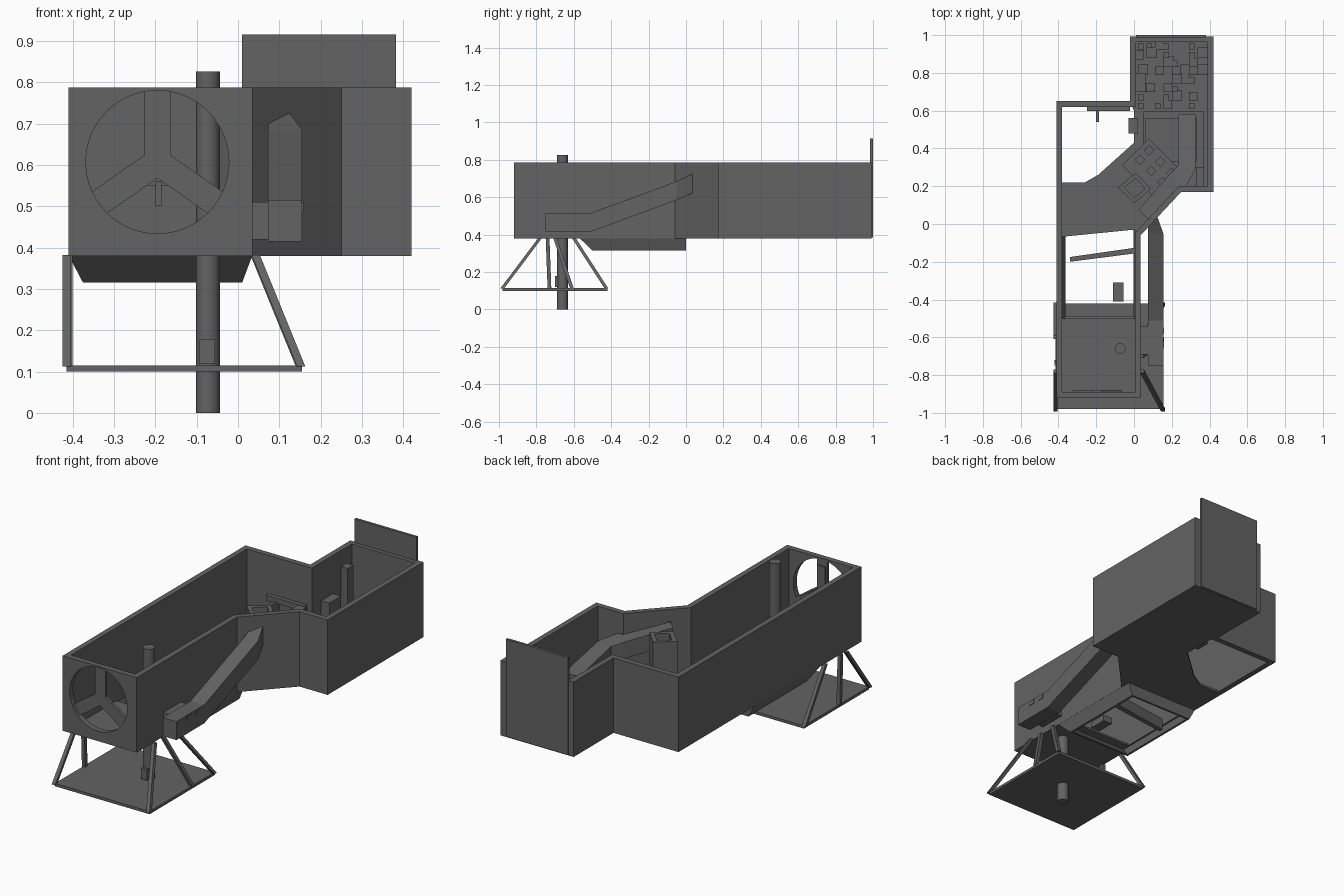
import bpy, bmesh, math, random
from mathutils import Vector

if "Cube" in bpy.data.objects:
    bpy.data.objects.remove(bpy.data.objects["Cube"])

random.seed(4)
grey = bpy.data.materials.new("dark_grey")
grey.diffuse_color = (0.125, 0.125, 0.125, 1)
grey.use_nodes = True
grey.node_tree.nodes["Principled BSDF"].inputs["Base Color"].default_value = grey.diffuse_color


def finish(name, bm):
    bmesh.ops.recalc_face_normals(bm, faces=bm.faces)
    me = bpy.data.meshes.new(name)
    bm.to_mesh(me)
    bm.free()
    me.materials.append(grey)
    ob = bpy.data.objects.new(name, me)
    bpy.context.collection.objects.link(ob)
    return ob


def loft(name, loops, capped=True):
    """Join equal-length closed loops with quads; optionally cap the ends."""
    bm = bmesh.new()
    rings = [[bm.verts.new(p) for p in l] for l in loops]
    n = len(rings[0])
    pairs = list(zip(rings, rings[1:])) if capped else list(zip(rings, rings[1:] + rings[:1]))
    for a, b in pairs:
        for i in range(n):
            j = (i + 1) % n
            bm.faces.new((a[i], a[j], b[j], b[i]))
    if capped:
        bm.faces.new(rings[0])
        bm.faces.new(rings[-1])
    return finish(name, bm)


def prism(name, pts, lo, hi):
    return loft(name, [[(x, y, z) for x, y in pts] for z in (lo, hi)])


def box(name, x0, x1, y0, y1, z0, z1):
    return prism(name, [(x0, y0), (x1, y0), (x1, y1), (x0, y1)], z0, z1)


def tilted(name, cx, cy, w, d, z0, z1, deg=45):
    c, s = math.cos(math.radians(deg)), math.sin(math.radians(deg))
    pts = [(cx + u * w / 2 * c - v * d / 2 * s, cy + u * w / 2 * s + v * d / 2 * c)
           for u, v in ((-1, -1), (1, -1), (1, 1), (-1, 1))]
    return prism(name, pts, z0, z1)


def inset(pts, d):
    """Offset a counter-clockwise outline inward."""
    out = []
    for i, p in enumerate(pts):
        p, a, b = Vector(p), Vector(pts[i - 1]), Vector(pts[(i + 1) % len(pts)])
        e, f = (p - a).normalized(), (b - p).normalized()
        n, m = Vector((-e.y, e.x)), Vector((-f.y, f.x))
        out.append(tuple(p + (n + m) * d / (1 + n.dot(m))))
    return out


def ring(name, pts, d, lo, hi):
    """Vertical wall following an outline."""
    inn = inset(pts, d)
    return loft(name, [[(x, y, z) for x, y in q] for q, z in
                       ((pts, lo), (pts, hi), (inn, hi), (inn, lo))], capped=False)


def cylinder(name, c, r, z0, z1, n=32):
    ob = prism(name, [(c[0] + r * math.cos(i * math.tau / n), c[1] + r * math.sin(i * math.tau / n))
                      for i in range(n)], z0, z1)
    for p in ob.data.polygons:
        p.use_smooth = len(p.vertices) == 4
    ob.data.set_sharp_from_angle(angle=math.radians(40))
    return ob


def strut(name, a, b, w=0.02):
    """Leg with horizontal square ends."""
    h = w / 2
    sq = ((-h, -h), (h, -h), (h, h), (-h, h))
    return loft(name, [[(p[0] + u, p[1] + v, p[2]) for u, v in sq] for p in (a, b)])


# Outer walls
plan = [(-0.41, -0.92), (0.035, -0.92), (0.035, -0.06), (0.25, 0.17), (0.42, 0.17),
        (0.42, 0.993), (-0.02, 0.993), (-0.02, 0.65), (-0.41, 0.65)]
walls = ring("outer_walls", plan, 0.03, 0.38, 0.787)

# Round opening in the front wall
cx, cz, r = -0.195, 0.607, 0.173
circle = [(cx + r * math.cos(i * math.tau / 64), cz + r * math.sin(i * math.tau / 64)) for i in range(64)]
cutter = loft("opening_cutter", [[(x, y, z) for x, z in circle] for y in (-1.0, -0.85)])
cutter.hide_render = True
mod = walls.modifiers.new("opening", "BOOLEAN")
mod.operation, mod.object, mod.solver = "DIFFERENCE", cutter, "EXACT"
bpy.context.view_layer.objects.active = walls
walls.select_set(True)
bpy.ops.object.modifier_apply(modifier="opening")
bpy.data.objects.remove(cutter)

# Three-armed spider in the opening, with a thinner raised inner layer
def spider(name, length, w, y0, y1):
    pts, angles = [], [90, 215, 325]
    for i, a in enumerate(angles):
        a0, a1 = math.radians(a), math.radians(angles[(i + 1) % 3])
        d, n = Vector((math.cos(a0), math.sin(a0))), Vector((-math.sin(a0), math.cos(a0)))
        half = ((a1 - a0) % math.tau) / 2
        pts += [d * length - n * w, d * length + n * w]
        mid = a0 + half
        pts.append(Vector((math.cos(mid), math.sin(mid))) * w / math.sin(half))
    return loft(name, [[(cx + p.x, y, cz + p.y) for p in pts] for y in (y0, y1)])


spider("opening_spider", 0.173, 0.032, -0.905, -0.89)
spider("spider_inner_layer", 0.14, 0.024, -0.89, -0.88)

# Floors: front deck, and rear deck with its open corner
box("front_floor", -0.405, 0.03, -0.915, -0.5, 0.38, 0.39)
prism("rear_floor", [(-0.405, -0.07), (0.0, -0.03), (0.035, -0.055), (0.25, 0.172), (0.415, 0.172),
                     (0.415, 0.99), (-0.015, 0.99), (-0.015, 0.63), (0.0, 0.6), (0.0, 0.43),
                     (-0.19, 0.26), (-0.26, 0.22), (-0.405, 0.22)], 0.38, 0.392)

# Open-bottomed skirt under the middle
top = [(-0.41, -0.57), (0.035, -0.57), (0.035, 0.0), (-0.41, 0.0)]
low = [(-0.375, -0.5), (0.01, -0.5), (0.01, -0.001), (-0.375, -0.001)]
loft("skirt", [[(x, y, z) for x, y in q] for q, z in
               ((top, 0.382), (low, 0.315), (inset(low, 0.012), 0.315), (inset(top, 0.02), 0.382))],
     capped=False)
prism("skirt_crossbeam", [(-0.34, -0.2), (0.01, -0.155), (0.01, -0.125), (-0.34, -0.175)], 0.317, 0.38)
box("skirt_block", -0.11, -0.055, -0.41, -0.31, 0.325, 0.36)

# Tall back panel
box("back_panel", 0.01, 0.382, 0.985, 1.0, 0.385, 0.915)

# Base plate, column and legs
box("base_plate", -0.415, 0.155, -0.98, -0.42, 0.1, 0.115)
cylinder("column", (-0.073, -0.66), 0.029, 0, 0.826)
box("column_block", -0.094, -0.056, -0.7, -0.67, 0.12, 0.178)
legs = [((-0.415, -0.983), (-0.415, -0.78)), ((-0.415, -0.425), (-0.415, -0.6)),
        ((0.153, -0.983), (0.043, -0.78)), ((0.153, -0.425), (0.043, -0.6)),
        ((-0.41, -0.73), (-0.41, -0.74)), ((0.15, -0.61), (0.04, -0.7))]
for i, (a, b) in enumerate(legs):
    strut(f"leg_{i + 1}", (*a, 0.112), (*b, 0.382))

# Sloping side duct running up along the right wall
section = [(-0.75, 0.415, 0.515, 0.155), (-0.51, 0.415, 0.515, 0.155),
           (-0.05, 0.585, 0.685, 0.155), (0.035, 0.622, 0.725, 0.125)]
loft("side_duct", [[(0.073, y, a), (x, y, a), (x, y, b), (0.073, y, b)] for y, a, b, x in section])
box("duct_connector", 0.03, 0.08, -0.69, -0.54, 0.42, 0.51)
for y in (-0.64, -0.565):
    box("duct_window", 0.15, 0.158, y - 0.018, y + 0.018, 0.487, 0.51)

# Duct continuing inside along the angled wall and down the right room
path = [(0.06, 0.04, 0.63), (0.23, 0.23, 0.58), (0.28, 0.3, 0.56), (0.28, 0.58, 0.5)]
offs = [(0.035, -0.035), (0.045, -0.03), (0.045, -0.01), (0.045, 0)]
loft("inner_duct", [[(x - u, y - v, z), (x + u, y + v, z), (x + u, y + v, z + 0.09), (x - u, y - v, z + 0.09)]
                    for (x, y, z), (u, v) in zip(path, offs)])

# Stepped platform in the right room
box("platform", 0.05, 0.37, 0.3, 0.595, 0.39, 0.43)
box("platform_step", 0.06, 0.33, 0.33, 0.56, 0.43, 0.46)
box("side_ledge", 0.33, 0.37, 0.2, 0.3, 0.39, 0.46)

# Angled console with small blocks and a square shaft
tilted("console", 0.1, 0.29, 0.26, 0.2, 0.39, 0.47, -45)
for i in range(3):
    for j in range(2):
        tilted("console_block", 0.03 + 0.06 * i + 0.05 * j, 0.34 - 0.06 * i + 0.05 * j, 0.04, 0.04, 0.47, 0.485)
shaft = [(0.0, 0.11), (0.09, 0.185), (0.01, 0.27), (-0.085, 0.195)]
ring("square_shaft", shaft, 0.022, 0.39, 0.72)

# Shelf, bracket and cabinet by the left back wall
box("back_shelf", -0.25, -0.02, 0.598, 0.622, 0.55, 0.58)
box("shelf_bracket", -0.2, -0.185, 0.54, 0.62, 0.5, 0.56)
box("cabinet", -0.03, 0.02, 0.48, 0.56, 0.39, 0.6)

# Uneven floor blocks at the rear, plus a tall post
step = 0.045
for i in range(8):
    for j in range(8):
        if random.random() < 0.55:
            x, y = 0.02 + i * step, 0.61 + j * step
            w = random.choice((0.03, 0.045, 0.055))
            box("floor_block", x, x + w, y, y + w, 0.39, 0.4 + random.random() * 0.05)
box("rear_post", 0.01, 0.05, 0.87, 0.92, 0.39, 0.7)
box("rear_cabinet", 0.01, 0.06, 0.7, 0.8, 0.39, 0.58)
